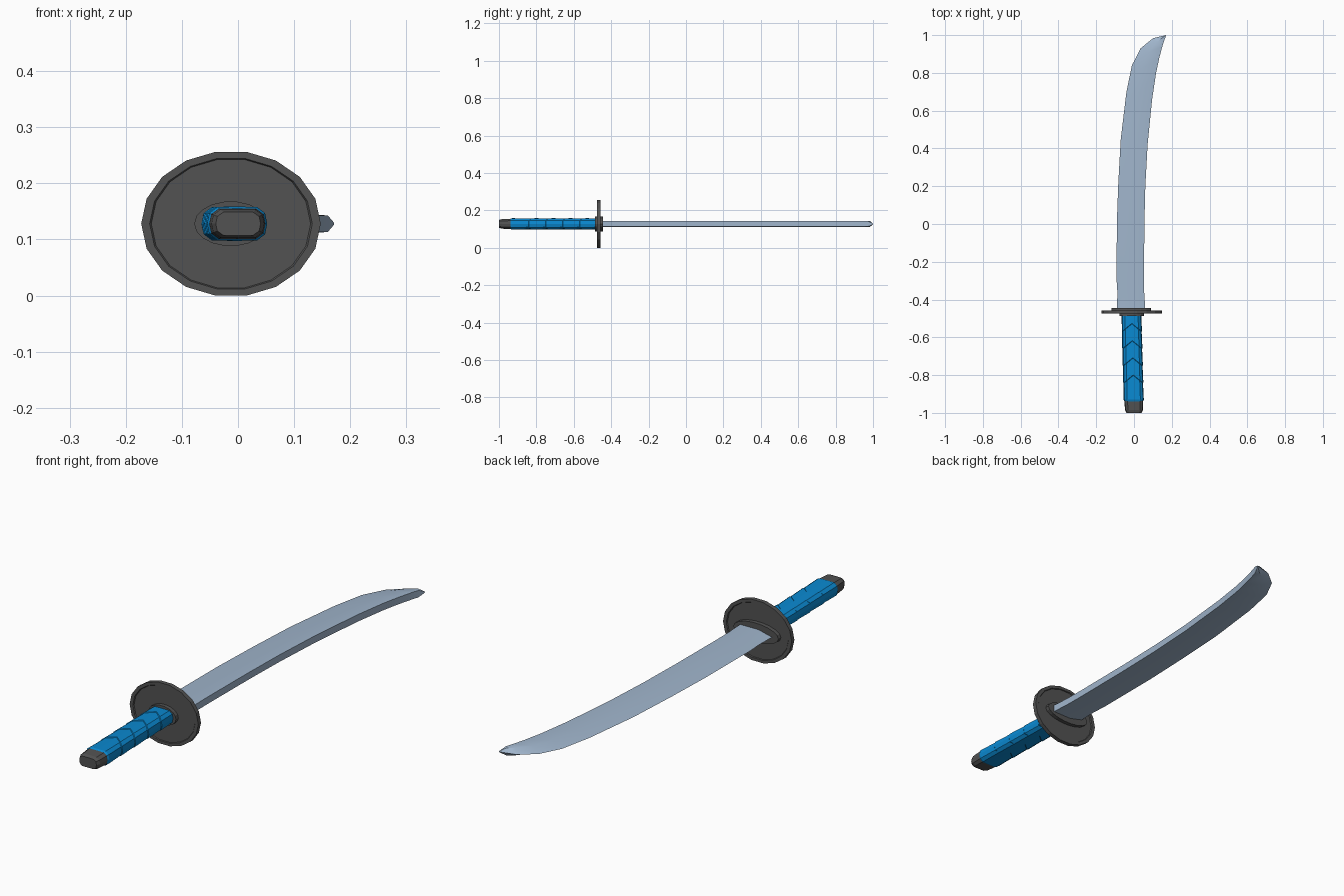
import bpy, bmesh, math

if "Cube" in bpy.data.objects:
    bpy.data.objects.remove(bpy.data.objects["Cube"])

CZ = 0.128  # centre height of the sword


def material(name, rgb):
    m = bpy.data.materials.new(name)
    m.diffuse_color = (*rgb, 1)
    m.use_nodes = True
    m.node_tree.nodes["Principled BSDF"].inputs["Base Color"].default_value = m.diffuse_color
    return m


STEEL = material("blue_grey_steel", (0.35, 0.46, 0.60))
IRON = material("dark_iron", (0.085, 0.085, 0.085))
WRAP = material("blue_wrap", (0.003, 0.25, 0.64))


def loft(name, rings, mat, smooth=None):
    """Skin a list of equal-length closed rings and cap both ends."""
    bm = bmesh.new()
    vs = [[bm.verts.new(p) for p in r] for r in rings]
    n = len(rings[0])
    for a, b in zip(vs, vs[1:]):
        for i in range(n):
            j = (i + 1) % n
            bm.faces.new((a[i], a[j], b[j], b[i]))
    bm.faces.new(vs[0])
    bm.faces.new(vs[-1])
    bmesh.ops.remove_doubles(bm, verts=bm.verts, dist=1e-5)
    bmesh.ops.recalc_face_normals(bm, faces=bm.faces)
    me = bpy.data.meshes.new(name)
    bm.to_mesh(me)
    bm.free()
    me.materials.append(mat)
    ob = bpy.data.objects.new(name, me)
    bpy.context.collection.objects.link(ob)
    if smooth:
        bpy.ops.object.select_all(action='DESELECT')
        bpy.context.view_layer.objects.active = ob
        ob.select_set(True)
        bpy.ops.object.shade_smooth_by_angle(angle=math.radians(smooth))
    return ob


def ellipse(cx, y, rx, rz, n=18):
    return [(cx + rx * math.cos(2 * math.pi * i / n), y,
             CZ + rz * math.sin(2 * math.pi * i / n)) for i in range(n)]


# blade: sharp convex edge on -x, ridge, flat spine on +x
# stations: edge x, edge y, spine x, spine y
stations = [(-0.09, -0.46, 0.06, -0.46), (-0.088, -0.36, 0.054, -0.36),
            (-0.092, -0.30, 0.053, -0.28), (-0.091, 0.0, 0.055, 0.0),
            (-0.083, 0.22, 0.060, 0.2), (-0.070, 0.45, 0.072, 0.42),
            (-0.040, 0.70, 0.096, 0.66), (-0.011, 0.84, 0.117, 0.80),
            (0.035, 0.93, 0.134, 0.88), (0.10, 0.983, 0.150, 0.94),
            (0.14, 0.993, 0.160, 0.972)]
rings = []
for ex, ey, sx, sy in stations:
    rx, ry = ex + 0.42 * (sx - ex), ey + 0.42 * (sy - ey)
    h = 0.0155
    rings.append([(ex, ey, CZ), (rx, ry, CZ + h), (sx, sy, CZ + h * 0.95),
                  (sx, sy, CZ - h * 0.95), (rx, ry, CZ - h)])
rings.append([(0.171 + dx, 1.0, CZ + dz) for dx, dz in
              ((-0.002, 0), (-0.001, 0.002), (0, 0.002), (0, -0.002), (-0.001, -0.002))])
loft("blade", rings, STEEL, 30)

# guard: 18-sided disc with a thin raised rim on both faces
GX = -0.0125
guard = [(-0.471, 0.10, 0.08), (-0.471, 0.142, 0.116), (-0.475, 0.145, 0.118),
         (-0.475, 0.160, 0.130), (-0.457, 0.160, 0.130),
         (-0.457, 0.145, 0.118), (-0.461, 0.142, 0.116), (-0.461, 0.10, 0.08)]
loft("guard", [ellipse(GX, *g) for g in guard], IRON)

# collars either side of the guard
loft("blade_collar", [ellipse(-0.015, -0.465, 0.105, 0.040),
                      ellipse(-0.015, -0.444, 0.105, 0.040)], IRON)
loft("handle_collar", [ellipse(-0.013, -0.487, 0.065, 0.040),
                       ellipse(-0.013, -0.465, 0.065, 0.040)], IRON)

# handle section: flattened polygon with mid points for the chevrons
half = [(1.0, 0.0), (0.93, 0.62), (0.66, 0.98), (0.0, 1.0),
        (-0.66, 0.98), (-0.93, 0.62), (-1.0, 0.0)]
section = half + [(x, -z) for x, z in half[-2:0:-1]]


def grip_ring(y, rx, rz, chevron=0.0):
    cx = -0.0135 + 0.012 * (-0.48 - y) / 0.45   # slight lean
    return [(cx + rx * x, y + chevron * (1 - min(1, abs(x) / 0.93)), CZ + rz * z)
            for x, z in section]


# handle: overlapping chevron wraps, each tapering under the next
rings = [grip_ring(-0.94, 0.049, 0.027)]
N, Y0, Y1 = 5, -0.93, -0.475
for k in range(N):
    ya = Y0 + (Y1 - Y0) * k / N
    yb = Y0 + (Y1 - Y0) * (k + 1) / N
    rings.append(grip_ring(ya, 0.0535, 0.0305, 0.04 if k else 0))
    last = k == N - 1
    rings.append(grip_ring(yb - 0.003, 0.0515, 0.0285, 0 if last else 0.04))
loft("handle_wrap", rings, WRAP)

# pommel cap
loft("pommel", [grip_ring(-0.925, 0.050, 0.0275), grip_ring(-0.945, 0.050, 0.0275),
                grip_ring(-0.985, 0.047, 0.0255), grip_ring(-1.0, 0.040, 0.021)], IRON)
